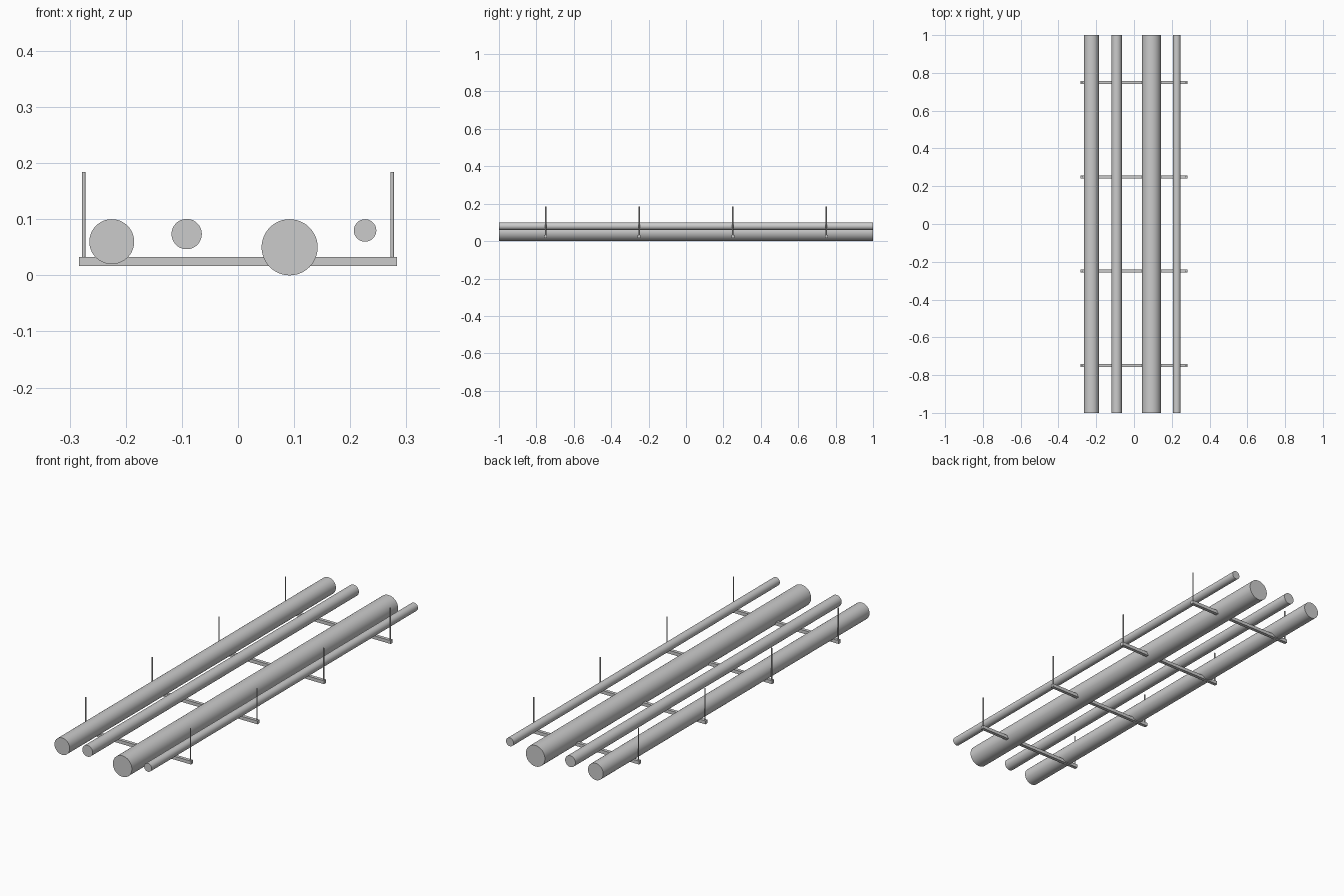
import bpy
import math

if "Cube" in bpy.data.objects:
    bpy.data.objects.remove(bpy.data.objects["Cube"])

grey = bpy.data.materials.new("light grey")
grey.diffuse_color = (0.6, 0.6, 0.6, 1)
grey.use_nodes = True
grey.node_tree.nodes["Principled BSDF"].inputs["Base Color"].default_value = grey.diffuse_color


def finish(name):
    ob = bpy.context.object
    ob.name = name
    ob.data.materials.append(grey)
    return ob


def cylinder(name, r, length, loc, rot=(0, 0, 0), sides=48):
    bpy.ops.mesh.primitive_cylinder_add(vertices=sides, radius=r, depth=length,
                                        location=loc, rotation=rot)
    bpy.ops.object.shade_smooth_by_angle(angle=math.radians(35))
    return finish(name)


# Long parallel pipes: x, z, radius
pipes = [(-0.225, 0.06, 0.04), (-0.0915, 0.0735, 0.027),
         (0.092, 0.05, 0.05), (0.2265, 0.08, 0.02)]
for i, (x, z, r) in enumerate(pipes):
    cylinder(f"pipe_{i + 1}", r, 2, (x, 0, z), (math.pi / 2, 0, 0))

# Trapeze hangers: square crossbar with a thin rod at each end
for i, y in enumerate((-0.75, -0.25, 0.25, 0.75)):
    bpy.ops.mesh.primitive_cube_add(size=1, location=(0, y, 0.025))
    bar = finish(f"crossbar_{i + 1}")
    bar.scale = (0.566, 0.016, 0.016)
    for side, x in (("left", -0.275), ("right", 0.275)):
        cylinder(f"hanger_rod_{side}_{i + 1}", 0.003, 0.155,
                 (x, y, 0.1065), sides=16)
